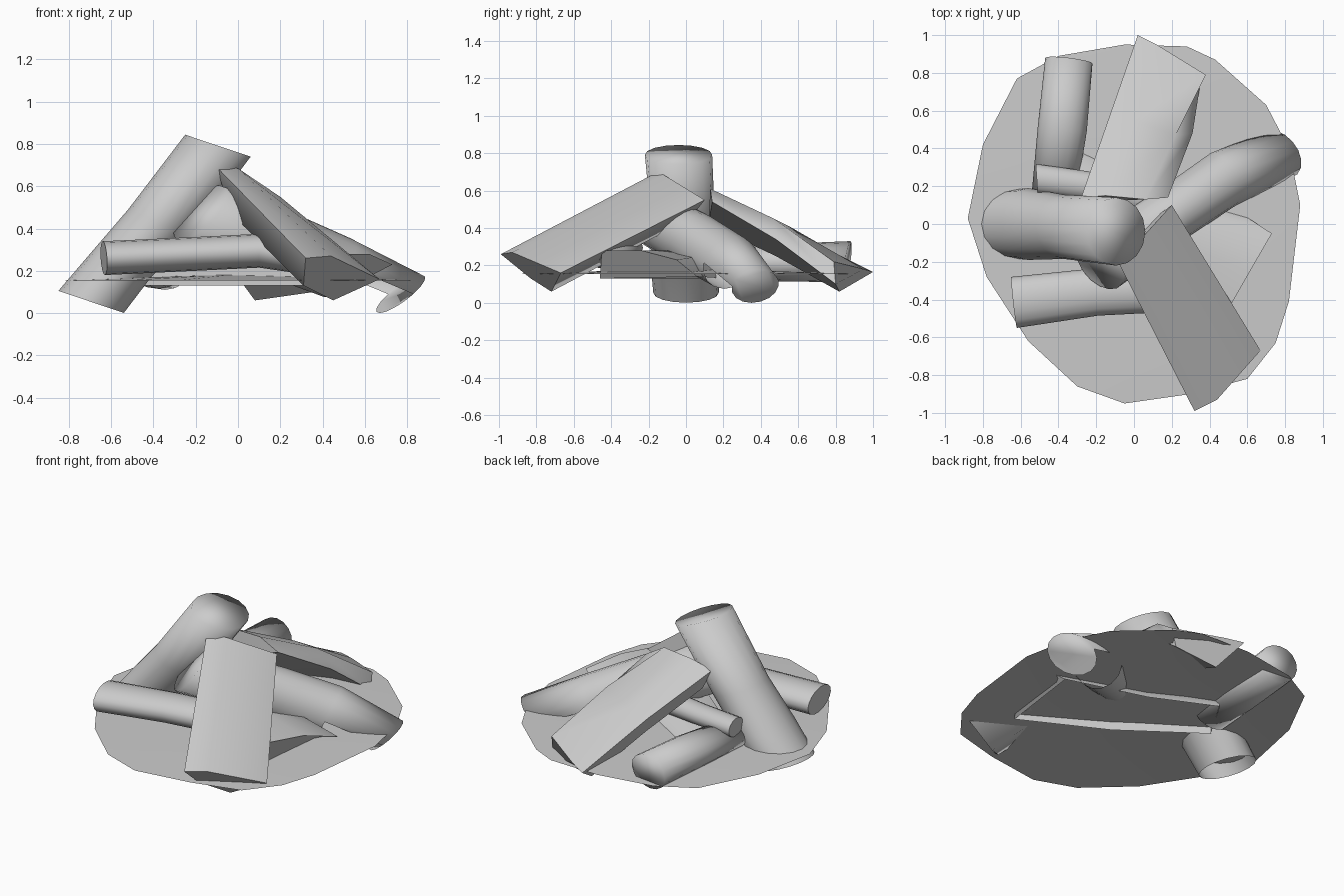
import bpy, bmesh
from math import sin, cos, pi, radians
from mathutils import Vector


def finish(name, bm, angle=60):
    me = bpy.data.meshes.new(name)
    bmesh.ops.recalc_face_normals(bm, faces=bm.faces)
    bm.to_mesh(me)
    bm.free()
    ob = bpy.data.objects.new(name, me)
    bpy.context.collection.objects.link(ob)
    bpy.ops.object.select_all(action='DESELECT')
    ob.select_set(True)
    bpy.context.view_layer.objects.active = ob
    bpy.ops.object.shade_smooth_by_angle(angle=radians(angle))
    return ob


def loft(name, rings, cap_start=True, cap_end=False, closed=True, skip=(), angle=60):
    """Skin matching rings; 'skip' leaves out buried faces of the last span."""
    bm = bmesh.new()
    vr = [[bm.verts.new(p) for p in r] for r in rings]
    n = len(vr[0])
    for k, (a, b) in enumerate(zip(vr, vr[1:])):
        for i in range(n if closed else n - 1):
            if k == len(vr) - 2 and i in skip:
                continue
            j = (i + 1) % n
            bm.faces.new((a[i], a[j], b[j], b[i]))
    if cap_start:
        bm.faces.new(vr[0])
    if cap_end:
        bm.faces.new(vr[-1])
    return finish(name, bm, angle)


def ring(c, u, v, n=16):
    c, u, v = Vector(c), Vector(u), Vector(v)
    return [c + u * cos(2 * pi * i / n) + v * sin(2 * pi * i / n) for i in range(n)]


# Leaning round logs with slanted ends, hollow at the ground
loft("tall_log", [
    ring((-0.095, -0.04, 0.792), (0.155, 0, -0.052), (0, 0.18, 0)),
    ring((-0.37, -0.015, 0.43), (0.15, 0, -0.06), (0, 0.17, 0)),
    ring((-0.56, 0.0, 0.22), (0.145, 0, -0.055), (0, 0.19, 0)),
    ring((-0.695, 0.0, 0.053), (0.155, 0, -0.052), (0, 0.175, 0))], angle=130)
loft("right_log", [
    ring((-0.18, -0.21, 0.475), (0.09, -0.13, 0.0), (0.09, 0.04, 0.13)),
    ring((0.2, 0.05, 0.325), (0.07, -0.13, 0.0), (0.06, 0.03, 0.15)),
    ring((0.47, 0.235, 0.215), (0.065, -0.14, 0.0), (0.06, 0.03, 0.14)),
    ring((0.77, 0.37, 0.09), (0.06, -0.125, 0.0), (0.1, 0.02, 0.09))],
    cap_end=True, skip=range(8, 16), angle=130)

# Lying round logs
loft("front_log", [
    ring((-0.635, -0.415, 0.26), (-0.015, 0.135, 0.0), (-0.005, 0, 0.08)),
    ring((-0.2, -0.36, 0.28), (-0.01, 0.125, 0.0), (0, 0, 0.08)),
    ring((0.1, -0.35, 0.295), (0, 0.12, 0.0), (0, 0, 0.08)),
    ring((0.48, -0.38, 0.22), (0, 0.08, 0.0), (0, 0, 0.06))], cap_end=True)
loft("back_left_log", [
    ring((-0.345, 0.865, 0.22), (0.125, -0.015, 0), (0, 0.015, 0.11)),
    ring((-0.38, 0.5, 0.215), (0.13, -0.01, 0), (0, 0, 0.1)),
    ring((-0.42, 0.18, 0.21), (0.12, 0, 0), (0, 0, 0.08))], cap_end=True, angle=100)
loft("small_stub_log", [
    ring((-0.515, 0.24, 0.305), (-0.005, 0.078, 0), (0, 0, 0.055)),
    ring((-0.25, 0.205, 0.3), (0, 0.075, 0), (0, 0, 0.06)),
    ring((0.1, 0.12, 0.28), (0, 0.08, 0), (0, 0, 0.065))], cap_end=True)

# Split logs with angular sections: front slab and back slab
loft("front_slab", [
    [(-0.1, -0.17, 0.69), (0.0, -0.12, 0.685), (0.2, 0.1, 0.55), (0.09, 0.02, 0.45), (-0.04, -0.13, 0.48)],
    [(0.32, -0.99, 0.26), (0.44, -0.93, 0.27), (0.67, -0.67, 0.16), (0.45, -0.72, 0.06), (0.31, -0.83, 0.13)]],
    cap_end=True)
loft("back_slab", [
    [(-0.28, 0.14, 0.56), (-0.15, 0.15, 0.6), (0.06, 0.13, 0.61), (0.18, 0.14, 0.54), (-0.2, 0.12, 0.42)],
    [(-0.13, 0.57, 0.38), (0.0, 0.55, 0.41), (0.22, 0.47, 0.45), (0.31, 0.48, 0.34), (-0.06, 0.48, 0.25)],
    [(0.02, 1.0, 0.165), (0.12, 0.95, 0.18), (0.38, 0.79, 0.22), (0.36, 0.8, 0.1), (0.08, 0.82, 0.06)]],
    cap_end=True)

# Low buried log, an open-bottomed arch that widens to the right
loft("buried_log", [
    [(-0.46, 0.13, 0.13), (-0.45, 0.15, 0.21), (-0.38, 0.26, 0.24), (-0.31, 0.38, 0.21), (-0.3, 0.4, 0.13)],
    [(0.0, -0.2, 0.13), (0.0, -0.18, 0.25), (0.02, -0.03, 0.28), (0.05, 0.14, 0.26), (0.08, 0.22, 0.13)],
    [(0.5, -0.46, 0.13), (0.5, -0.45, 0.28), (0.62, -0.24, 0.28), (0.73, -0.05, 0.23), (0.56, 0.06, 0.14)]],
    cap_start=True, cap_end=True, closed=False)

# Thin, slightly domed ash bed
outline = [(-0.88, 0.03), (-0.8, 0.42), (-0.62, 0.77), (-0.4, 0.89), (-0.05, 0.95), (0.28, 0.94),
           (0.43, 0.87), (0.7, 0.63), (0.82, 0.4), (0.88, 0.1), (0.82, -0.41), (0.75, -0.63),
           (0.6, -0.82), (0.3, -0.9), (-0.05, -0.95), (-0.3, -0.86), (-0.56, -0.62), (-0.78, -0.28)]
bm = bmesh.new()
mid = bm.verts.new((0, 0, 0.185))
rim = [bm.verts.new((x, y, 0.153)) for x, y in outline]
for a, b in zip(rim, rim[1:] + rim[:1]):
    bm.faces.new((mid, b, a))
finish("ash_bed", bm)
